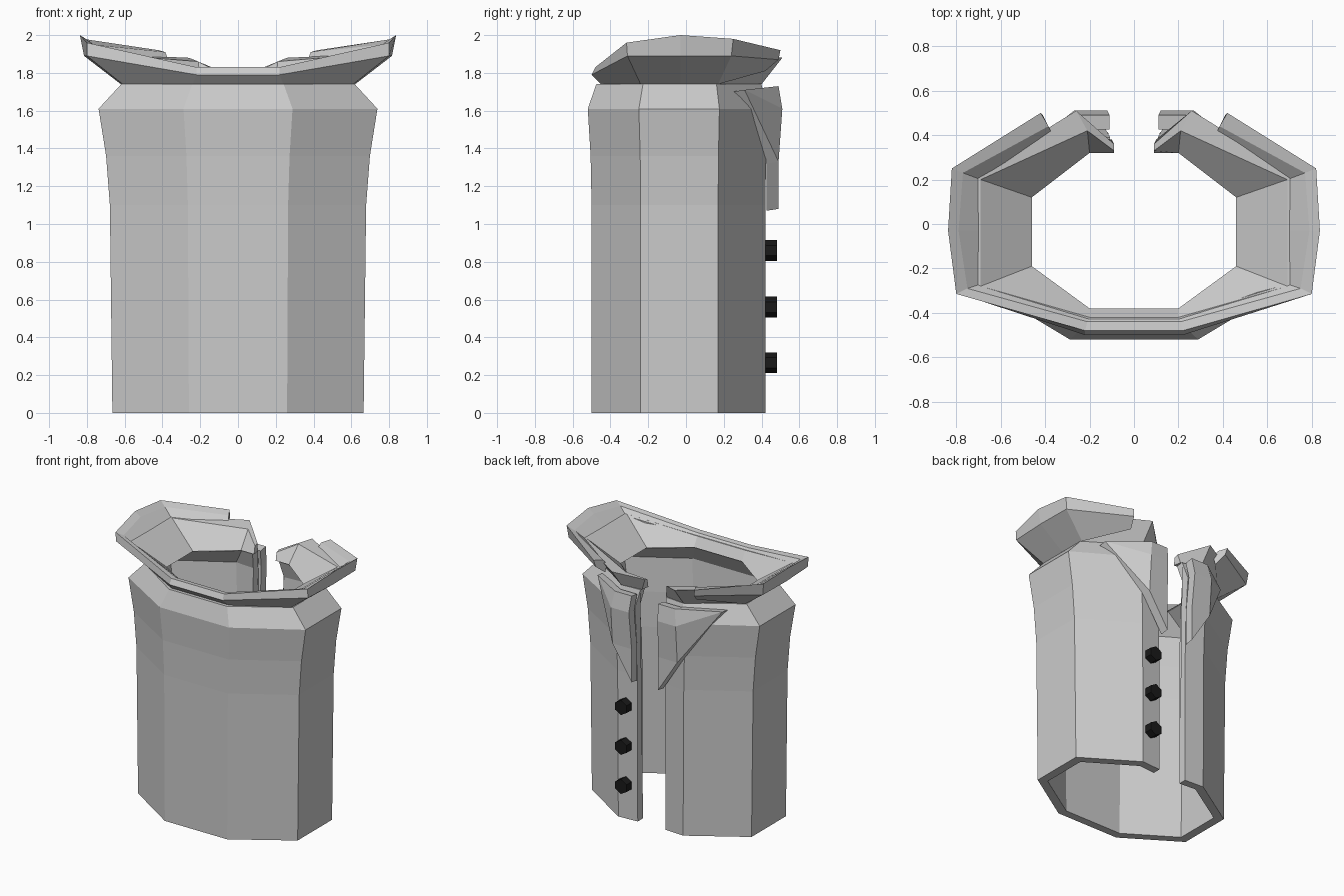
import bpy, bmesh, math
from mathutils import Matrix, Vector

if "Cube" in bpy.data.objects:
    bpy.data.objects.remove(bpy.data.objects["Cube"])


def finish(bm, name):
    bmesh.ops.recalc_face_normals(bm, faces=bm.faces[:])
    me = bpy.data.meshes.new(name)
    bm.to_mesh(me)
    bm.free()
    ob = bpy.data.objects.new(name, me)
    bpy.context.collection.objects.link(ob)
    return ob


def loft(name, half):
    """Closed sections listed front to back on the +x side, mirrored into an open ring."""
    full = [[(-x, y, z) for x, y, z in s] for s in reversed(half)] + half
    bm = bmesh.new()
    rings = [[bm.verts.new(p) for p in s] for s in full]
    n = len(half[0])
    for a, b in zip(rings, rings[1:]):
        for i in range(n):
            j = (i + 1) % n
            bm.faces.new((a[i], a[j], b[j], b[i]))
    bm.faces.new(rings[0])
    bm.faces.new(rings[-1])
    return finish(bm, name)


# Body shell, open down the back
outer = [(.26, -.50), (.665, -.24), (.665, .17), (.27, .42), (.115, .41)]
inner = [(.24, -.44), (.60, -.21), (.60, .14), (.25, .36), (.115, .35)]
neck = [(.20, -.39), (.47, -.19), (.47, .12), (.20, .33), (.11, .33)]
levels = [(0, 1, 1), (1.1, 1.02, 1.0), (1.36, 1.05, 1.01), (1.61, 1.11, 1.04)]
body = []
for o, i, k in zip(outer, inner, neck):
    sec = [(o[0] * sx, o[1] * sy, z) for z, sx, sy in levels]
    sec += [(o[0] * .93, o[1] * .95, 1.74), (k[0], k[1], 1.735)]
    sec += [(i[0] * sx, i[1] * sy, z) for z, sx, sy in reversed(levels)]
    body.append(sec)
loft("body", body)

# Inner collar stand, flaring outward
loft("collar_stand", [
    [(.20, -.38, 1.74), (.20, -.42, 1.81), (.22, -.45, 1.81), (.24, -.45, 1.74)],
    [(.46, -.19, 1.74), (.69, -.28, 1.90), (.73, -.29, 1.90), (.60, -.23, 1.74)],
    [(.46, .12, 1.74), (.69, .20, 1.90), (.73, .22, 1.90), (.60, .16, 1.74)],
    [(.20, .32, 1.74), (.21, .42, 1.86), (.26, .51, 1.88), (.26, .40, 1.74)],
    [(.09, .32, 1.74), (.09, .33, 1.80), (.09, .36, 1.81), (.10, .38, 1.74)],
])

# Outer collar with a raised rim
loft("collar_rim", [
    [(.24, -.45, 1.74), (.22, -.50, 1.79), (.22, -.48, 1.83), (.21, -.44, 1.825), (.20, -.42, 1.80)],
    [(.61, -.24, 1.74), (.80, -.31, 1.89), (.80, -.315, 1.96), (.75, -.29, 1.94), (.69, -.27, 1.89)],
    [(.62, -.03, 1.74), (.815, -.03, 1.89), (.837, -.03, 2.0), (.79, -.03, 1.97), (.70, -.03, 1.90)],
    [(.61, .17, 1.74), (.81, .24, 1.89), (.82, .25, 1.98), (.77, .23, 1.95), (.69, .20, 1.89)],
    [(.38, .42, 1.81), (.41, .49, 1.87), (.42, .50, 1.92), (.385, .44, 1.91), (.37, .41, 1.87)],
])

# Folded lapels beside the opening
pts = [(.11, .49, 1.73), (.12, .51, 1.61), (.11, .49, 1.33), (.11, .49, 1.08),
       (.25, .49, 1.73), (.27, .51, 1.61), (.27, .49, 1.33), (.52, .31, 1.71)]
faces = [(0, 1, 5, 4), (1, 2, 6, 5), (2, 3, 6), (4, 5, 7), (5, 6, 7)]
for side, s in (("right", 1), ("left", -1)):
    bm = bmesh.new()
    vs = [bm.verts.new((s * x, y, z)) for x, y, z in pts]
    fs = [bm.faces.new([vs[i] for i in f]) for f in faces]
    back = bmesh.ops.extrude_face_region(bm, geom=fs, use_keep_orig=True)
    moved = [g for g in back["geom"] if isinstance(g, bmesh.types.BMVert)]
    bmesh.ops.translate(bm, verts=moved, vec=Vector((0, -.065, -.01)))
    finish(bm, "lapel_" + side)

# Black six-sided buttons
black = bpy.data.materials.new("black")
black.diffuse_color = (.01, .01, .01, 1)
black.use_nodes = True
black.node_tree.nodes["Principled BSDF"].inputs["Base Color"].default_value = black.diffuse_color
for n, z in enumerate((.265, .56, .86)):
    bm = bmesh.new()
    bmesh.ops.create_cone(bm, cap_ends=True, segments=6, radius1=.055, radius2=.055, depth=.06,
                          matrix=Matrix.Translation((.205, .452, z)) @ Matrix.Rotation(math.pi / 2, 4, 'X'))
    finish(bm, f"button_{n + 1}").data.materials.append(black)
